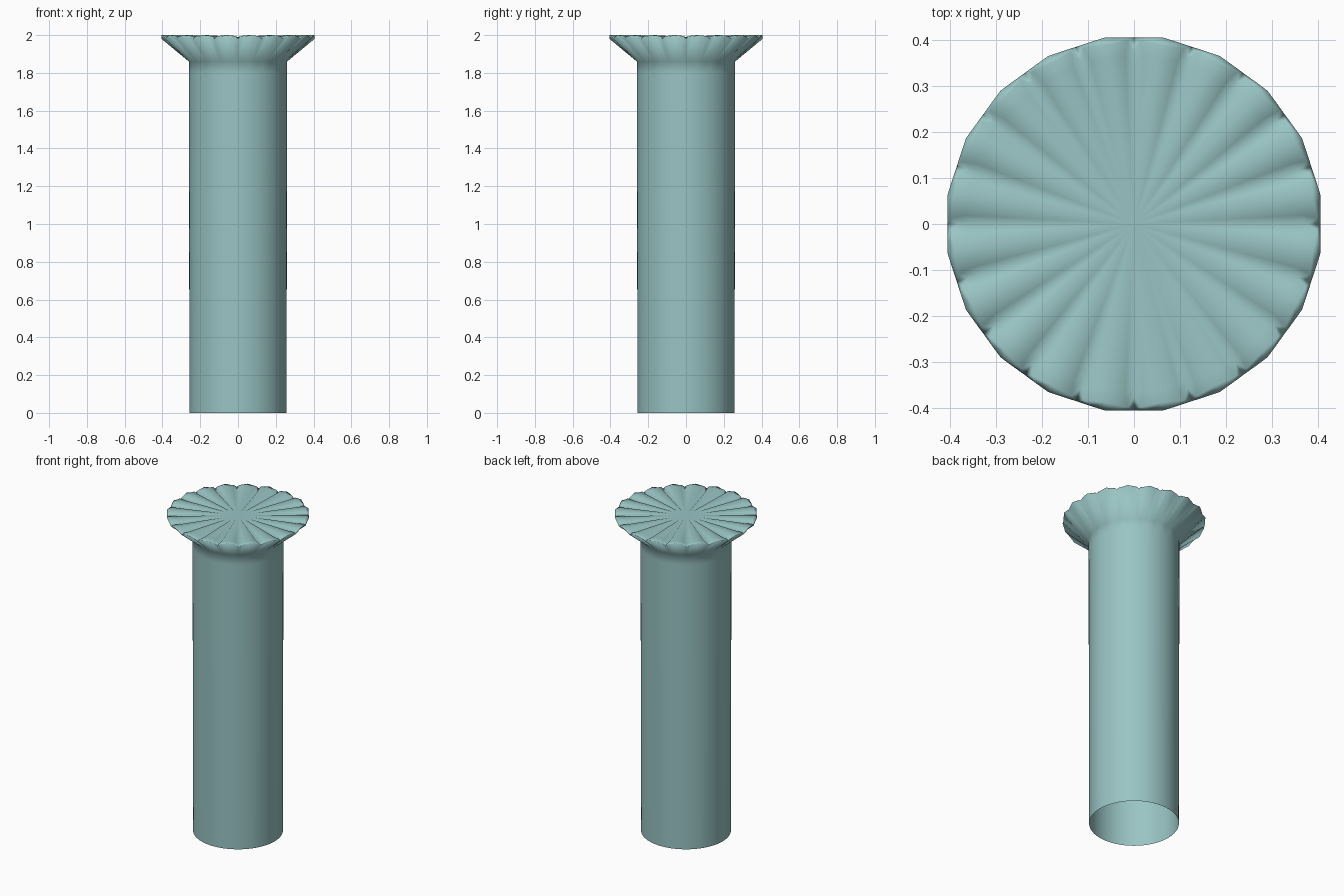
import bpy, bmesh
from math import radians, sin, cos

if "Cube" in bpy.data.objects:
    bpy.data.objects.remove(bpy.data.objects["Cube"])

PLEATS = 20
STEP = 360 / PLEATS


def ring(bm, points):
    """Repeat (angle, radius, height) points once per pleat."""
    verts = []
    for p in range(PLEATS):
        for a, r, z in points:
            t = radians(p * STEP + a)
            verts.append(bm.verts.new((r * cos(t), r * sin(t), z)))
    return verts


def plain(bm, r, z):
    return ring(bm, [(a, r, z) for a in (0, 4.5, 9, 13.5)])


def bridge(bm, low, high):
    n = len(low)
    for i in range(n):
        j = (i + 1) % n
        bm.faces.new((low[i], low[j], high[j], high[i]))


bm = bmesh.new()

# Open-bottomed shaft, flare with a scalloped rim, then the ends of the pleats
rings = [
    plain(bm, 0.257, 0.0),
    plain(bm, 0.26, 1.80),
    plain(bm, 0.26, 1.86),
    ring(bm, [(0, 0.405, 1.98), (4.5, 0.4065, 1.992), (9, 0.41, 2.0), (13.5, 0.4065, 1.992)]),
    ring(bm, [(0, 0.375, 1.975), (2, 0.398, 1.995), (9, 0.393, 2.0), (16, 0.398, 1.995)]),
    ring(bm, [(0, 0.35, 1.976), (3, 0.365, 1.996), (9, 0.365, 2.0), (15, 0.365, 1.996)]),
]
for low, high in zip(rings, rings[1:]):
    bridge(bm, low, high)

# Pleated top, fanned out from the middle
centre = bm.verts.new((0, 0, 1.99))
rim = rings[-1]
for i in range(len(rim)):
    bm.faces.new((rim[i], rim[(i + 1) % len(rim)], centre))

bmesh.ops.recalc_face_normals(bm, faces=bm.faces[:])
for f in bm.faces:
    f.smooth = True
mesh = bpy.data.meshes.new("flared_column")
bm.to_mesh(mesh)
bm.free()

# Dull teal finish
teal = bpy.data.materials.new("dull_teal")
teal.diffuse_color = (0.32, 0.55, 0.55, 1)
teal.use_nodes = True
teal.node_tree.nodes["Principled BSDF"].inputs["Base Color"].default_value = teal.diffuse_color
mesh.materials.append(teal)

column = bpy.data.objects.new("flared_column", mesh)
bpy.context.collection.objects.link(column)
